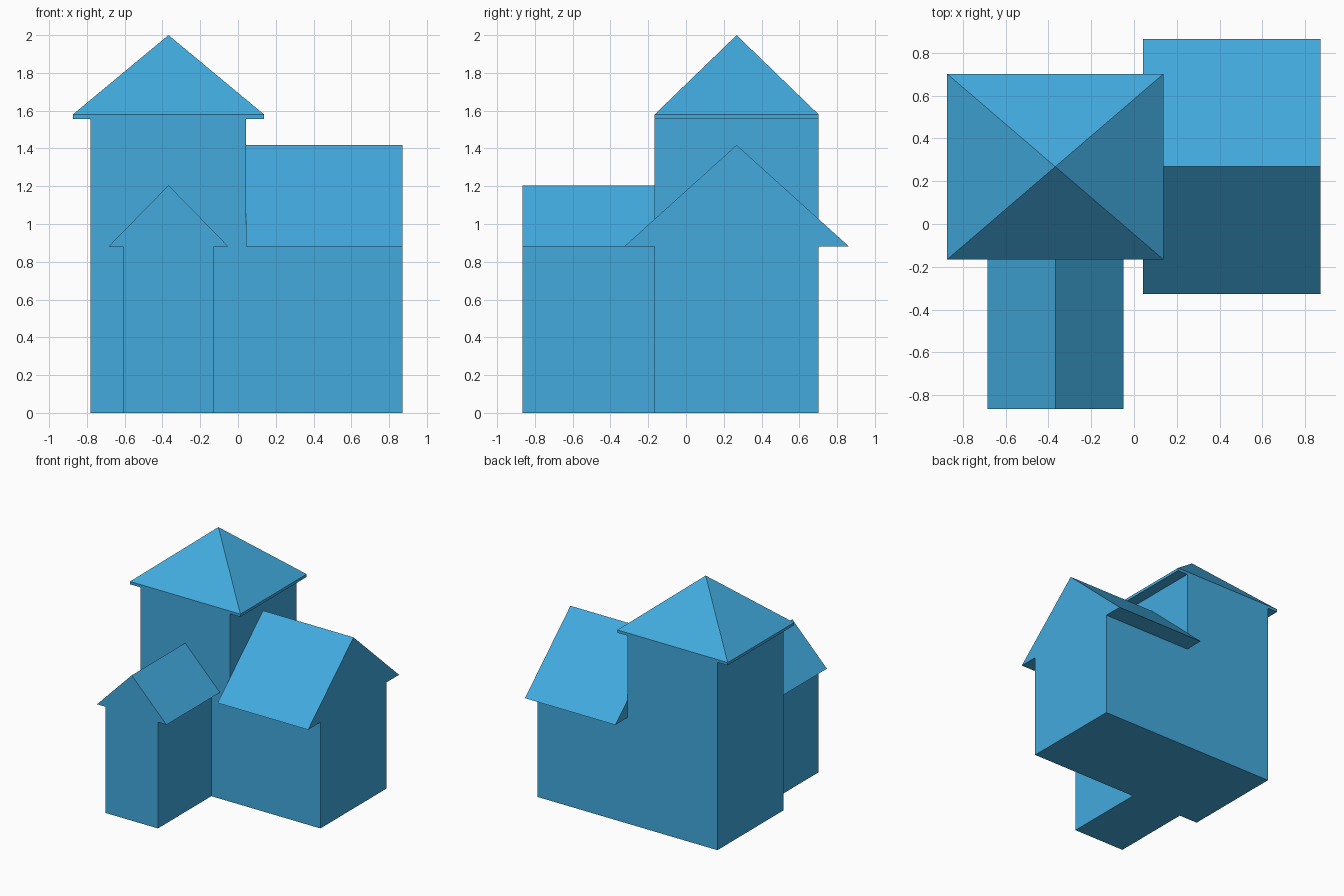
import bpy
import bmesh
from mathutils import Vector

cube = bpy.data.objects.get("Cube")
if cube:
    bpy.data.objects.remove(cube, do_unlink=True)

# One blue for the whole building
blue = bpy.data.materials.new("sky blue")
blue.use_nodes = True
colour = (0.054, 0.402, 0.73, 1)
blue.diffuse_color = colour
blue.node_tree.nodes["Principled BSDF"].inputs["Base Color"].default_value = colour


def finish(name, bm):
    bmesh.ops.recalc_face_normals(bm, faces=bm.faces)
    mesh = bpy.data.meshes.new(name)
    bm.to_mesh(mesh)
    bm.free()
    mesh.materials.append(blue)
    obj = bpy.data.objects.new(name, mesh)
    bpy.context.collection.objects.link(obj)
    return obj


def prism(name, points, direction):
    """Extrude a flat outline along a direction."""
    bm = bmesh.new()
    face = bm.faces.new([bm.verts.new(p) for p in points])
    made = bmesh.ops.extrude_face_region(bm, geom=[face], use_keep_orig=True)
    moved = [v for v in made["geom"] if isinstance(v, bmesh.types.BMVert)]
    bmesh.ops.translate(bm, verts=moved, vec=Vector(direction))
    return finish(name, bm)


def gable_outline(wall, eave, ridge):
    """House-shaped section with flat-bottomed overhanging eaves."""
    half = [(wall, 0), (wall, EAVE_Z), (eave, EAVE_Z)]
    return half + [(0, ridge)] + [(-a, z) for a, z in reversed(half)]


EAVE_Z = 0.88
LEFT, RIGHT, FRONT, BACK = -0.78, 0.043, -0.166, 0.702
CX, CY = -0.368, 0.268

# Tower walls
prism("tower_walls",
      [(LEFT, FRONT, 0), (RIGHT, FRONT, 0), (RIGHT, BACK, 0), (LEFT, BACK, 0)],
      (0, 0, 1.56))

# Side wing, gable facing +x
prism("side_wing",
      [(RIGHT, CY + a, z) for a, z in gable_outline(0.434, 0.596, 1.418)],
      (0.872 - RIGHT, 0, 0))

# Front porch wing, gable facing the front
prism("front_wing",
      [(CX + a, -0.866, z) for a, z in gable_outline(0.24, 0.318, 1.205)],
      (0, FRONT + 0.866, 0))

# Tower roof: thin slab rising into a pyramid, overhanging left and right only
bm = bmesh.new()
rings = [[bm.verts.new((CX + sx * 0.506, FRONT if sy < 0 else BACK, z))
          for sx, sy in ((-1, -1), (1, -1), (1, 1), (-1, 1))]
         for z in (1.557, 1.58)]
apex = bm.verts.new((CX, CY, 2))
bm.faces.new(rings[0])
for i in range(4):
    j = (i + 1) % 4
    bm.faces.new((rings[0][i], rings[0][j], rings[1][j], rings[1][i]))
    bm.faces.new((rings[1][i], rings[1][j], apex))
finish("tower_roof", bm)
